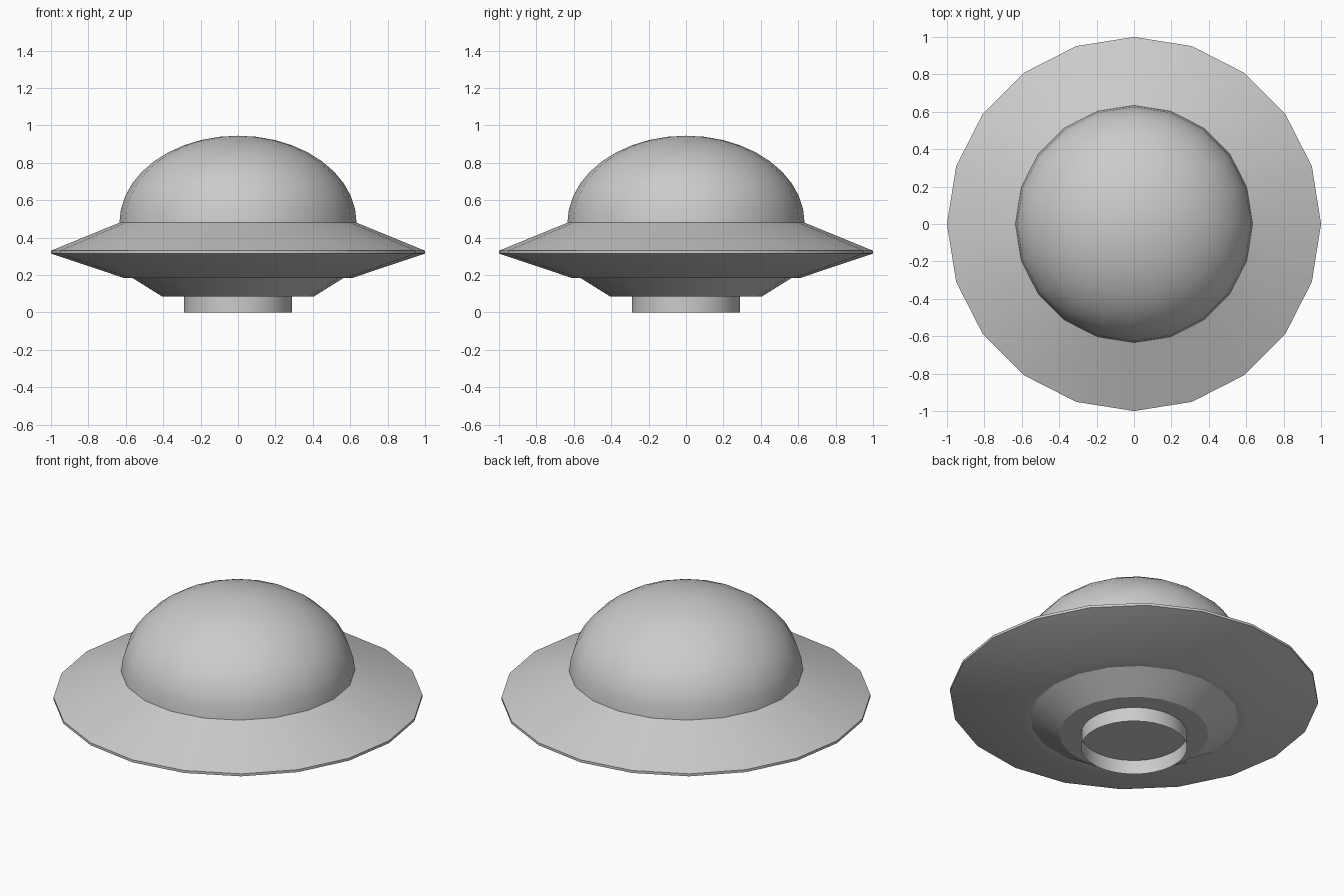
import bpy
import bmesh
import math

if "Cube" in bpy.data.objects:
    bpy.data.objects.remove(bpy.data.objects["Cube"])


def lathe(name, profile, sides=20):
    """Revolve an (r, z) profile, listed bottom to top, about the z axis."""
    bm = bmesh.new()
    rings = []
    for r, z in profile:
        if r == 0:
            rings.append([bm.verts.new((0, 0, z))] * sides)
        else:
            rings.append([bm.verts.new((r * math.cos(2 * math.pi * i / sides),
                                        r * math.sin(2 * math.pi * i / sides), z))
                          for i in range(sides)])
    for low, high in zip(rings, rings[1:]):
        for i in range(sides):
            j = (i + 1) % sides
            corners = [low[i], low[j], high[j], high[i]]
            bm.faces.new(list(dict.fromkeys(corners)))
    mesh = bpy.data.meshes.new(name)
    bm.to_mesh(mesh)
    bm.free()
    obj = bpy.data.objects.new(name, mesh)
    bpy.context.collection.objects.link(obj)
    bpy.ops.object.select_all(action='DESELECT')
    obj.select_set(True)
    bpy.context.view_layer.objects.active = obj
    bpy.ops.object.shade_smooth_by_angle(angle=math.radians(30))
    return obj


# Open landing ring under the hull
lathe("landing_ring", [(0.288, 0), (0.288, 0.085)], sides=40)

# Tapered belly with a flat underside
lathe("belly", [(0, 0.085), (0.405, 0.085), (0.565, 0.185)])

# Wide saucer with a thin rim and a small step above the belly
lathe("saucer", [(0.565, 0.185), (0.612, 0.185), (1.0, 0.315),
                 (1.0, 0.33), (0.634, 0.48)])

# Flattened half-sphere canopy
STEPS = 10
dome = [(0.634 * math.cos(math.pi / 2 * k / STEPS),
         0.48 + 0.465 * math.sin(math.pi / 2 * k / STEPS)) for k in range(STEPS)]
lathe("dome", dome + [(0, 0.945)])
